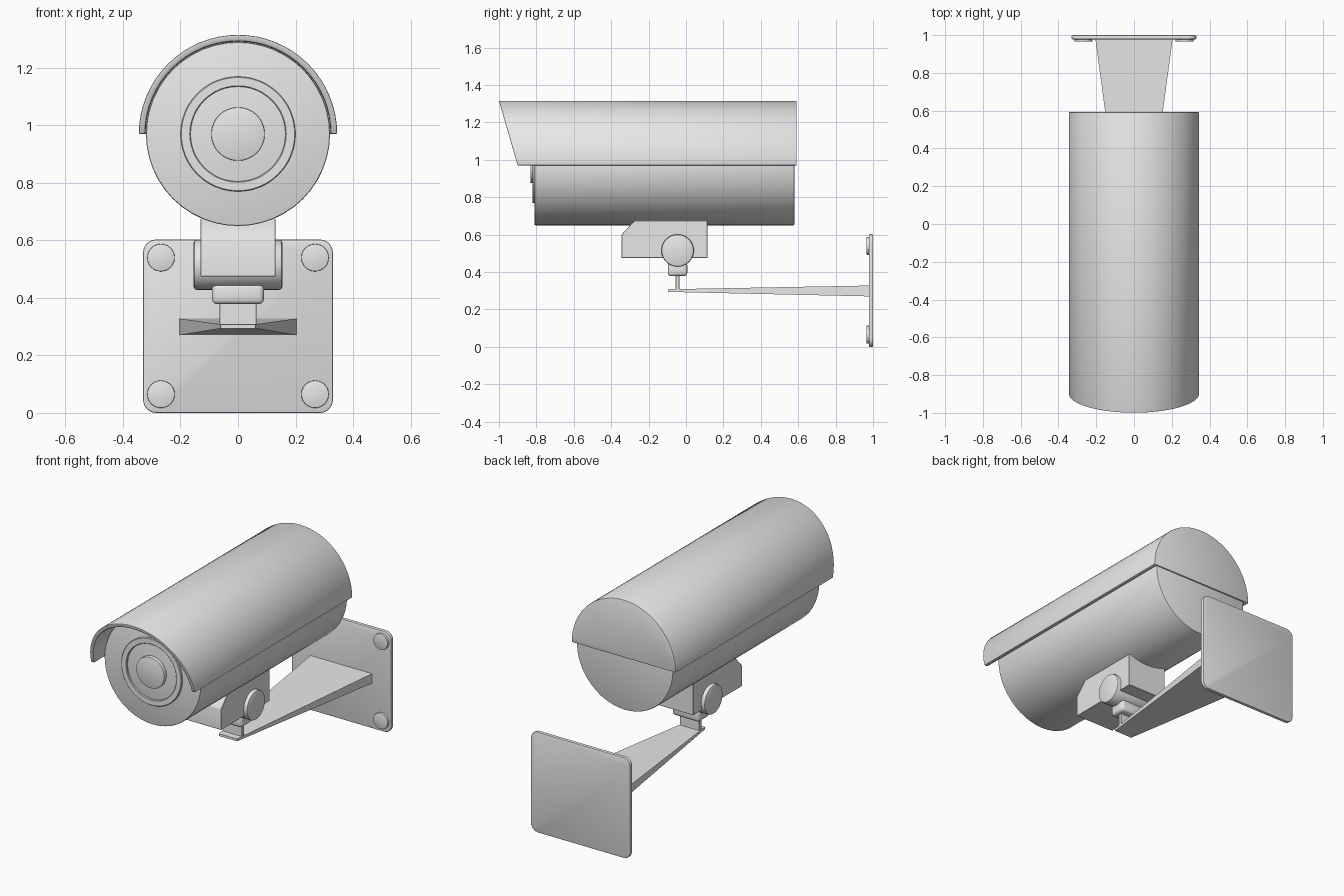
import bpy, bmesh, math
from mathutils import Matrix, Vector

if "Cube" in bpy.data.objects:
    bpy.data.objects.remove(bpy.data.objects["Cube"], do_unlink=True)

GREY = (0.8, 0.8, 0.8, 1)
metal = bpy.data.materials.new("light_grey")
metal.use_nodes = True
metal.diffuse_color = GREY
metal.node_tree.nodes["Principled BSDF"].inputs["Base Color"].default_value = GREY

AXIS_Z = 0.97   # height of the camera axis


def finish(name, bm, bevel=0.0, segments=2):
    """Round the sharp edges, then make a smooth-shaded object."""
    bmesh.ops.recalc_face_normals(bm, faces=bm.faces)
    if bevel:
        sharp = [e for e in bm.edges if e.calc_face_angle(0) > math.radians(40)]
        bmesh.ops.bevel(bm, geom=sharp, offset=bevel, segments=segments,
                        affect='EDGES', profile=0.5, clamp_overlap=True)
    mesh = bpy.data.meshes.new(name)
    bm.to_mesh(mesh)
    bm.free()
    mesh.materials.append(metal)
    obj = bpy.data.objects.new(name, mesh)
    bpy.context.collection.objects.link(obj)
    bpy.ops.object.select_all(action='DESELECT')
    obj.select_set(True)
    bpy.context.view_layer.objects.active = obj
    bpy.ops.object.shade_smooth_by_angle(angle=math.radians(32))
    return obj


def box_mesh(lo, hi):
    lo, hi = Vector(lo), Vector(hi)
    bm = bmesh.new()
    bmesh.ops.create_cube(bm, size=1, matrix=Matrix.Translation((lo + hi) / 2)
                          @ Matrix.Diagonal((*(hi - lo), 1)))
    return bm


def cylinder(name, axis, center, radius, length, sides=32, bevel=0.0):
    turn = Matrix.Rotation(math.pi / 2, 4, 'Y' if axis == 'X' else 'X')
    bm = bmesh.new()
    bmesh.ops.create_cone(bm, cap_ends=True, segments=sides, radius1=radius,
                          radius2=radius, depth=length,
                          matrix=Matrix.Translation(center) @ turn)
    return finish(name, bm, bevel)


def ring(name, inner, outer, front, back, sides=48):
    """Flat ring around the camera axis."""
    bm = bmesh.new()
    loops = []
    for r, y in ((outer, back), (outer, front), (inner, front), (inner, back)):
        loops.append([bm.verts.new((r * math.cos(a), y, AXIS_Z + r * math.sin(a)))
                      for a in (math.tau * i / sides for i in range(sides))])
    for k in range(4):
        a, b = loops[k], loops[(k + 1) % 4]
        for i in range(sides):
            j = (i + 1) % sides
            bm.faces.new((a[i], a[j], b[j], b[i]))
    return finish(name, bm, 0.003, 1)


# Camera body and lens details
cylinder("camera_body", 'Y', (0, -0.115, AXIS_Z), 0.32, 1.39, 48, 0.006)
ring("lens_ring", 0.165, 0.2, -0.822, -0.80)
cylinder("lens", 'Y', (0, -0.815, AXIS_Z), 0.093, 0.034, 32, 0.003)


# Half-round sun hood with a slanted front and a closed back
def arc(bm, radius, y=None, steps=32):
    verts = []
    for i in range(steps + 1):
        a = math.pi * i / steps
        rise = radius * math.sin(a)
        depth = -0.9 - 0.1 * rise / 0.345 if y is None else y
        verts.append(bm.verts.new((radius * math.cos(a), depth, AXIS_Z + rise)))
    return verts


bm = bmesh.new()
outer_front, outer_back = arc(bm, 0.345), arc(bm, 0.345, 0.592)
inner_front, inner_back = arc(bm, 0.323), arc(bm, 0.323, 0.581)
for a, b in ((outer_front, outer_back), (inner_front, inner_back),
             (outer_front, inner_front)):
    for i in range(len(a) - 1):
        bm.faces.new((a[i], a[i + 1], b[i + 1], b[i]))
bm.faces.new(outer_back)
bm.faces.new(inner_back)
for e in (0, -1):
    bm.faces.new((outer_front[e], outer_back[e], inner_back[e], inner_front[e]))
bm.faces.new((outer_back[0], outer_back[-1], inner_back[-1], inner_back[0]))
finish("sun_hood", bm, 0.004)

# Mounting block with a chamfered front
bm = bmesh.new()
profile = [(-0.345, 0.475), (0.115, 0.475), (0.115, 0.676), (-0.275, 0.676), (-0.345, 0.6)]
face = bm.faces.new([bm.verts.new((-0.13, y, z)) for y, z in profile])
moved = bmesh.ops.extrude_face_region(bm, geom=[face])["geom"]
bmesh.ops.translate(bm, vec=(0.26, 0, 0),
                    verts=[v for v in moved if isinstance(v, bmesh.types.BMVert)])
finish("mounting_block", bm, 0.002, 1)

# Swivel joint, neck and stem
cylinder("swivel_joint", 'X', (0, -0.045, 0.515), 0.087, 0.308, 40, 0.01)
finish("swivel_neck", box_mesh((-0.09, -0.097, 0.378), (0.09, 0.007, 0.45)), 0.017, 3)
finish("stem", box_mesh((-0.065, -0.055, 0.3), (0.065, -0.035, 0.39)), 0.002, 1)

# Arm that widens and thickens toward the wall
bm = box_mesh((-0.06, -0.095, 0.294), (0.06, 0.985, 0.308))
for v in bm.verts:
    if v.co.y > 0:
        v.co.x = math.copysign(0.205, v.co.x)
        v.co.z = 0.328 if v.co.z > 0.3 else 0.27
finish("wall_arm", bm)

# Wall plate with rounded corners and four screws
bm = box_mesh((-0.33, 0.978, 0), (0.33, 1.0, 0.603))
corners = [e for e in bm.edges if abs(e.verts[0].co.y - e.verts[1].co.y) > 0.01]
bmesh.ops.bevel(bm, geom=corners, offset=0.045, segments=6, affect='EDGES', profile=0.5)
finish("wall_plate", bm, 0.005)
for side, x in (("right", -0.268), ("left", 0.268)):
    for level, z in (("lower", 0.065), ("upper", 0.54)):
        cylinder(f"{level}_{side}_screw", 'Y', (x, 0.975, z), 0.048, 0.02, 24, 0.003)
